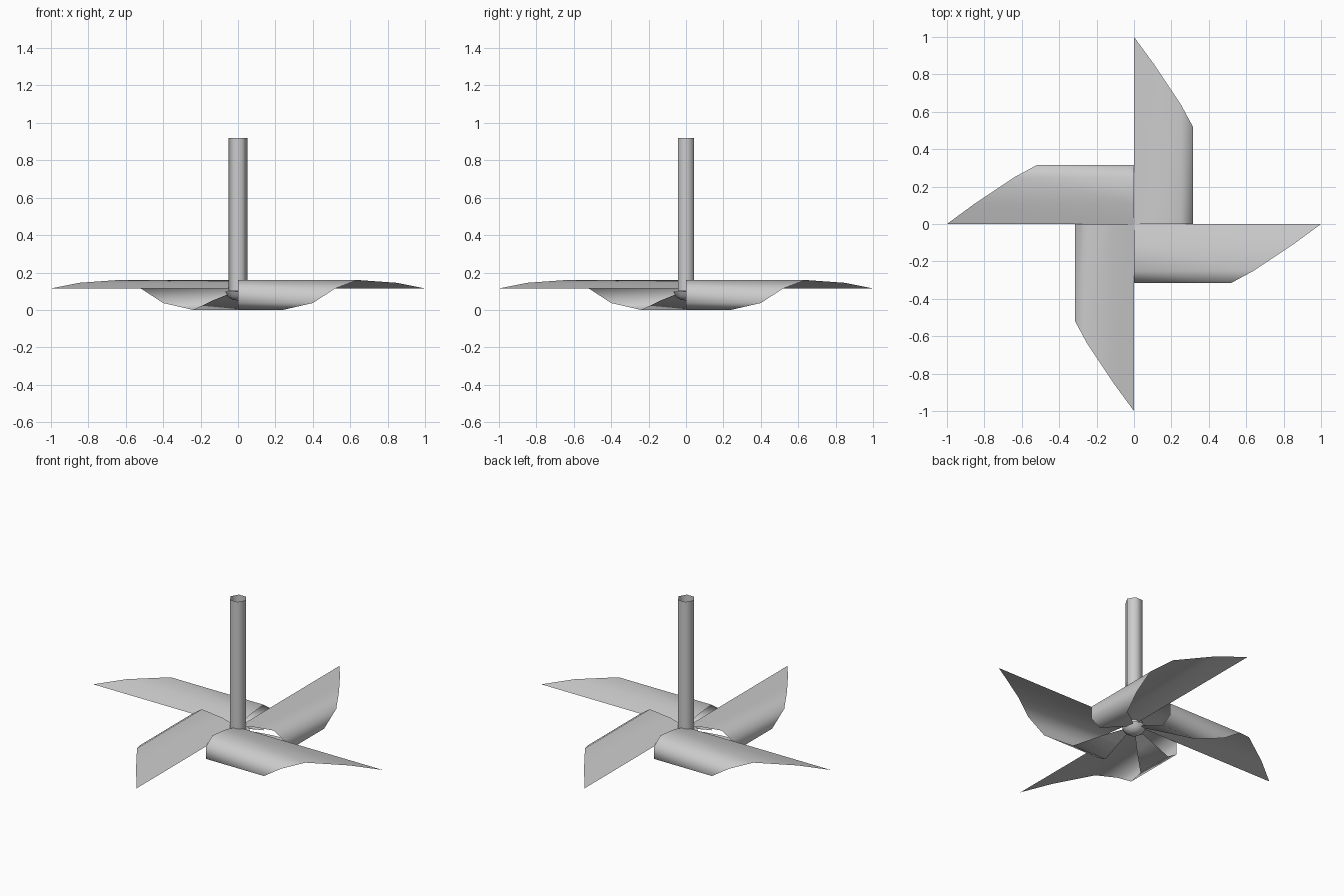
import bpy, bmesh
from math import radians, cos, sin, pi
from mathutils import Matrix

cube = bpy.data.objects.get("Cube")
if cube:
    bpy.data.objects.remove(cube, do_unlink=True)

grey = bpy.data.materials.new("light grey")
grey.use_nodes = True
grey.diffuse_color = (0.6, 0.6, 0.6, 1)
grey.node_tree.nodes["Principled BSDF"].inputs["Base Color"].default_value = grey.diffuse_color


def finish(bm, name, angle):
    mesh = bpy.data.meshes.new(name)
    bm.to_mesh(mesh)
    bm.free()
    mesh.materials.append(grey)
    obj = bpy.data.objects.new(name, mesh)
    bpy.context.collection.objects.link(obj)
    bpy.ops.object.select_all(action="DESELECT")
    obj.select_set(True)
    bpy.context.view_layer.objects.active = obj
    bpy.ops.object.shade_smooth_by_angle(angle=radians(angle))
    return obj


# Curled sheet section: (y, z, length along the blade)
SECTION = [(0, 0.115, 1.0), (-0.11, 0.145, 0.85), (-0.25, 0.16, 0.64),
           (-0.315, 0.115, 0.52), (-0.315, 0.037, 0.40), (-0.25, 0.0, 0.24),
           (-0.13, 0.053, 0.13), (0, 0.105, 0)]


def blade(name, turn):
    bm = bmesh.new()
    root = [bm.verts.new((0, y, z)) for y, z, _ in SECTION]
    tip = [bm.verts.new((x, y, z)) for y, z, x in SECTION[:-1]]
    for i in range(len(tip) - 1):
        bm.faces.new((root[i], root[i + 1], tip[i + 1], tip[i]))
    bm.faces.new((root[-2], root[-1], tip[-1]))
    bmesh.ops.transform(bm, matrix=Matrix.Rotation(turn, 4, "Z"), verts=bm.verts)
    return finish(bm, name, 75)


for i, side in enumerate(("left", "back", "right", "front")):
    blade(side + "_blade", i * pi / 2)


def lathe(name, profile, sides, angle):
    bm = bmesh.new()
    rings = [[bm.verts.new((r * cos(2 * pi * k / sides), r * sin(2 * pi * k / sides), z))
              for k in range(sides)] for r, z in profile]
    for low, high in zip(rings, rings[1:]):
        for k in range(sides):
            n = (k + 1) % sides
            bm.faces.new((low[k], low[n], high[n], high[k]))
    bmesh.ops.remove_doubles(bm, verts=bm.verts, dist=0.0001)
    return finish(bm, name, angle)


# Open hexagonal stick
lathe("stick", [(0.05, 0.1), (0.05, 0.92)], 6, 65)

# Shallow domed pin head under the blades
lathe("pin_head", [(0, 0.05), (0.03, 0.055), (0.055, 0.072), (0.068, 0.098), (0, 0.098)], 12, 50)
